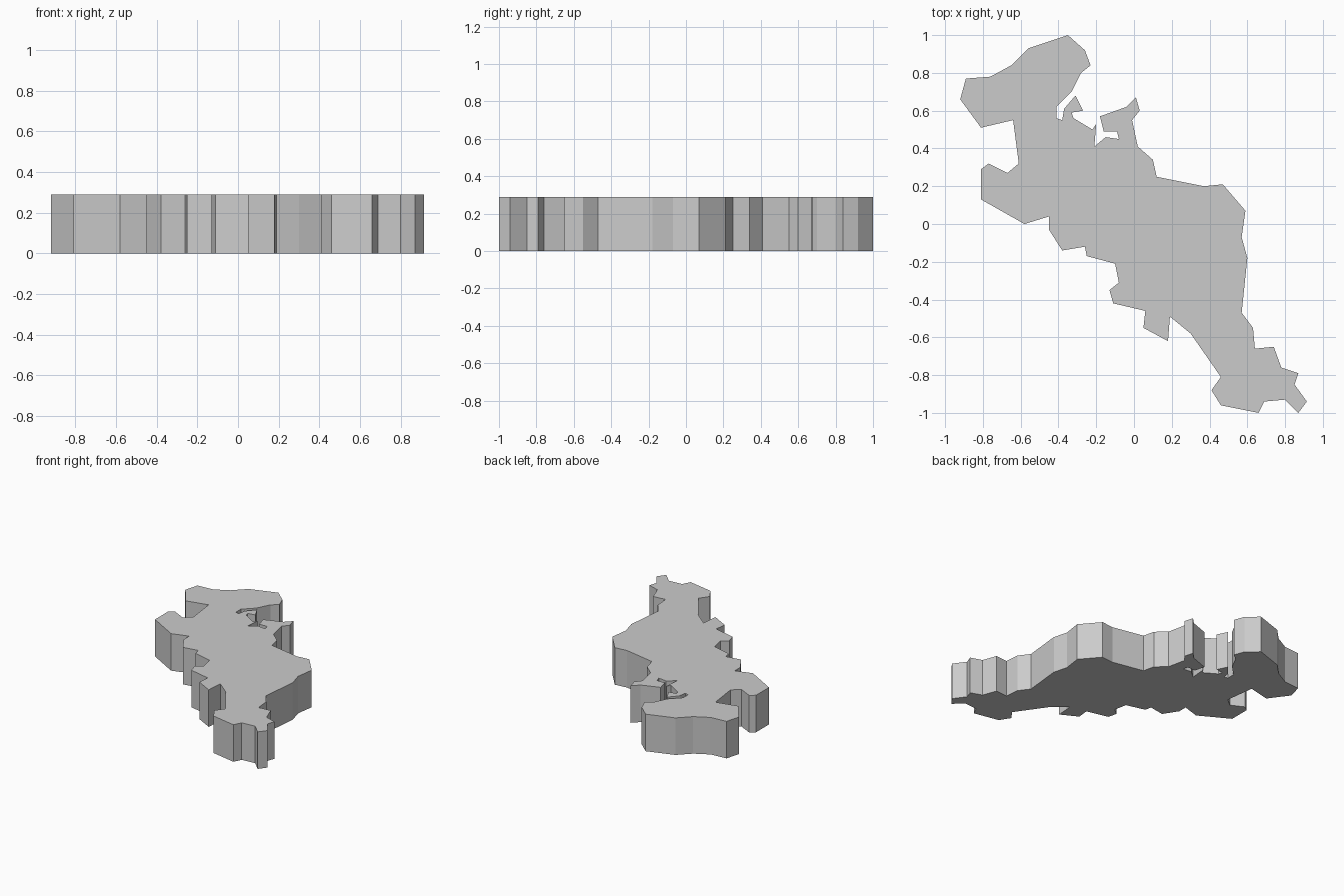
import bpy
import bmesh

if "Cube" in bpy.data.objects:
    bpy.data.objects.remove(bpy.data.objects["Cube"])

HEIGHT = 0.29

# Coastline profile, clockwise from the northern tip, simplified to its main corners
COAST = [
    # north headland and small spur
    (-.35, 1), (-.26, .92), (-.23, .84), (-.28, .80), (-.33, .70), (-.41, .62),
    (-.41, .56), (-.38, .55), (-.37, .61), (-.31, .68), (-.27, .60), (-.33, .59),
    (-.32, .56), (-.22, .50), (-.20, .53), (-.21, .41), (-.15, .46), (-.08, .45),
    # hooked peninsula and east coast
    (-.09, .49), (-.16, .49), (-.18, .57), (-.04, .62), (.01, .67), (.03, .60),
    (-.01, .55), (.02, .41), (.10, .34), (.12, .25), (.37, .20), (.47, .21),
    (.59, .07), (.57, -.07), (.60, -.18), (.57, -.47), (.63, -.55), (.64, -.66),
    # southern foot
    (.74, -.65), (.78, -.76), (.87, -.79), (.85, -.85), (.915, -.94), (.87, -1),
    (.80, -.93), (.69, -.94), (.66, -1), (.46, -.96), (.41, -.88), (.46, -.81),
    # west coast
    (.30, -.58), (.19, -.49), (.18, -.62), (.05, -.55), (.06, -.46), (-.11, -.42),
    (-.13, -.35), (-.08, -.31), (-.10, -.21), (-.25, -.17), (-.26, -.12),
    (-.38, -.14), (-.45, -.03), (-.45, .04), (-.58, 0), (-.81, .13),
    (-.81, .29), (-.77, .32), (-.67, .27), (-.61, .32), (-.64, .55),
    # north-west shoulder
    (-.81, .51), (-.92, .66), (-.89, .77), (-.76, .78), (-.65, .84), (-.56, .93),
]


def extruded_slab(name, profile, height):
    """Fill a profile on the ground and raise it into a flat-sided slab."""
    bm = bmesh.new()
    base = bm.faces.new([bm.verts.new((x, y, 0)) for x, y in profile])
    raised = bmesh.ops.extrude_face_region(bm, geom=[base], use_keep_orig=True)
    top = [g for g in raised["geom"] if isinstance(g, bmesh.types.BMVert)]
    bmesh.ops.translate(bm, verts=top, vec=(0, 0, height))
    # clean triangulation of the concave caps
    caps = [f for f in bm.faces if len(f.verts) > 4]
    bmesh.ops.triangulate(bm, faces=caps)
    bmesh.ops.recalc_face_normals(bm, faces=bm.faces[:])
    mesh = bpy.data.meshes.new(name)
    bm.to_mesh(mesh)
    bm.free()
    obj = bpy.data.objects.new(name, mesh)
    bpy.context.collection.objects.link(obj)
    return obj


# Single land-mass slab
extruded_slab("land_slab", COAST, HEIGHT)
